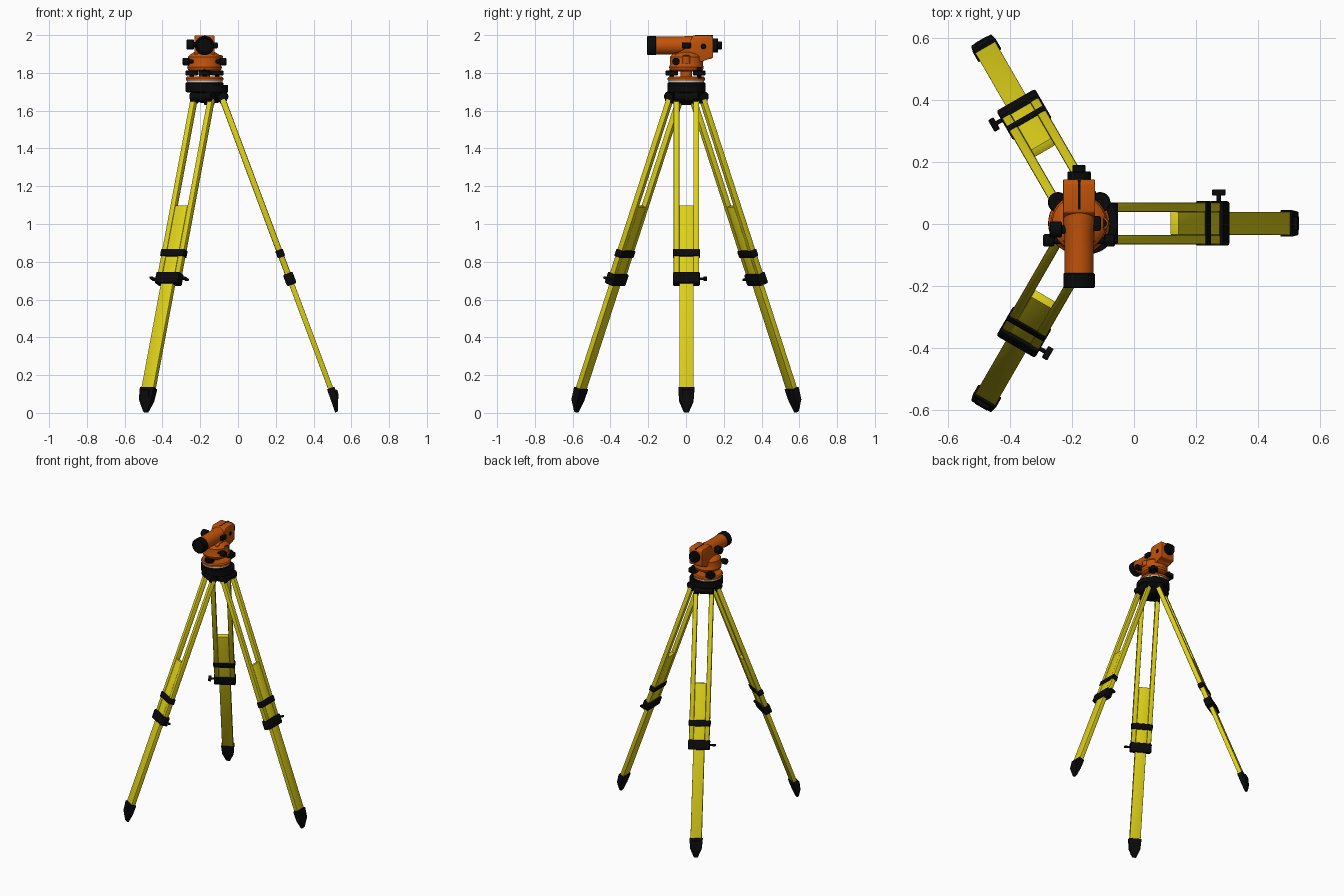
import bpy, bmesh
from math import radians, pi, cos, sin
from mathutils import Matrix

if "Cube" in bpy.data.objects:
    bpy.data.objects.remove(bpy.data.objects["Cube"])

T, R = Matrix.Translation, Matrix.Rotation
AXIS = T((-0.177, 0.002, 0))          # instrument axis
LEGS = T((-0.152, 0.002, 0))          # centre of the leg spread


def material(name, rgb):
    m = bpy.data.materials.new(name)
    m.diffuse_color = (*rgb, 1)
    m.use_nodes = True
    m.node_tree.nodes["Principled BSDF"].inputs["Base Color"].default_value = m.diffuse_color
    return m


YELLOW = material("yellow", (0.72, 0.63, 0.01))
ORANGE = material("orange", (0.53, 0.085, 0.003))
BLACK = material("black", (0.003, 0.003, 0.003))
GREY = material("grey", (0.55, 0.55, 0.55))


def finish(name, bm, mat, matrix=AXIS, bevel=0.0, segments=2):
    if bevel:
        bmesh.ops.bevel(bm, geom=bm.edges[:], offset=bevel, segments=segments,
                        profile=0.5, affect='EDGES', clamp_overlap=True)
    bmesh.ops.recalc_face_normals(bm, faces=bm.faces[:])
    me = bpy.data.meshes.new(name)
    bm.to_mesh(me)
    bm.free()
    me.materials.append(mat)
    me.shade_smooth()
    me.set_sharp_from_angle(angle=radians(32))
    ob = bpy.data.objects.new(name, me)
    ob.matrix_world = matrix
    bpy.context.collection.objects.link(ob)
    return ob


def loft(name, rings, mat, matrix=AXIS, bevel=0.0):
    """Skin closed rings of points and cap both ends."""
    bm = bmesh.new()
    vs = [[bm.verts.new(p) for p in r] for r in rings]
    n = len(vs[0])
    for a, b in zip(vs, vs[1:]):
        for i in range(n):
            bm.faces.new((a[i], a[(i + 1) % n], b[(i + 1) % n], b[i]))
    bm.faces.new(vs[0])
    bm.faces.new(vs[-1])
    return finish(name, bm, mat, matrix, bevel)


def box(name, x, y, z, mat, matrix=AXIS, bevel=0.0):
    rings = [[(x[0], y[0], h), (x[1], y[0], h), (x[1], y[1], h), (x[0], y[1], h)] for h in z]
    return loft(name, rings, mat, matrix, bevel)


def lathe(name, profile, mat, matrix=AXIS, n=32):
    """Turned part: profile of (radius, height)."""
    rings = [[(r * cos(2 * pi * i / n), r * sin(2 * pi * i / n), h) for i in range(n)]
             for r, h in profile]
    return loft(name, rings, mat, matrix)


def knob(name, r, a, b, mat, matrix, n=24):
    c = 0.004
    return lathe(name, [(r - c, a), (r, a + c), (r, b - c), (r - c, b)], mat, matrix, n)


# Legs, built upright in leg space and leaned into place
for k in range(3):
    turn = LEGS @ R(k * 2 * pi / 3, 4, 'Z')
    leg = turn @ T((0.691, 0, 0)) @ R(radians(-20.5), 4, 'Y')
    tag = f"_{k + 1}"
    box("lower_leg_board" + tag, (-0.014, 0.014), (-0.037, 0.037), (0.12, 1.168), YELLOW, leg, 0.002)
    for s in (-1, 1):
        side_tag = f"{tag}_{'left' if s < 0 else 'right'}"
        box("leg_rail" + side_tag, (-0.016, 0.016), sorted((s * 0.037, s * 0.068)),
            (0.73, 1.775), YELLOW, leg, 0.006)
        box("rail_socket" + side_tag, (-0.02, 0.02), sorted((s * 0.031, s * 0.067)),
            (1.755, 1.80), BLACK, leg, 0.005)
    # Clamps with a wing screw
    box("upper_clamp" + tag, (-0.021, 0.021), (-0.072, 0.072), (0.88, 0.922), BLACK, leg, 0.006)
    box("lower_clamp" + tag, (-0.027, 0.027), (-0.072, 0.072), (0.725, 0.79), BLACK, leg, 0.008)
    side = leg @ T((0, 0, 0.758)) @ R(-pi / 2, 4, 'X')
    lathe("clamp_screw" + tag, [(0.007, 0.06), (0.007, 0.095)], BLACK, side, 12)
    box("clamp_wing" + tag, (-0.022, 0.022), (-0.006, 0.006), (0.09, 0.11), BLACK, side, 0.003)
    # Pointed foot with a step
    rings = [[(a, -w, h), (b, -w, h), (b, w, h), (a, w, h)] for h, a, b, w in
             ((0.14, -0.02, 0.022, 0.043), (0.07, -0.021, 0.017, 0.038),
              (0.01, -0.023, -0.008, 0.013))]
    loft("foot" + tag, rings, BLACK, leg, 0.003)
    loft("foot_step" + tag, [[(0.01, y, 0.135), (0.03, y, 0.118), (0.028, y, 0.095), (0.0, y, 0.03)]
                             for y in (-0.022, 0.022)], BLACK, leg)
    # Hinge under the head
    hinge = turn @ T((0.075, 0, 1.675)) @ R(pi / 2, 4, 'X')
    knob("hinge_barrel" + tag, 0.026, -0.066, 0.066, BLACK, hinge)
    box("hinge_lug" + tag, (0.02, 0.08), (-0.03, 0.03), (1.645, 1.705), BLACK, turn, 0.006)

# Tripod head
lathe("tripod_head", [(0.09, 1.695), (0.1, 1.702), (0.1, 1.746), (0.096, 1.75)], BLACK, n=48)
lathe("head_skirt", [(0.045, 1.64), (0.07, 1.66), (0.09, 1.69), (0.1, 1.70), (0.1, 1.735)],
      BLACK, LEGS, 48)
lathe("centre_bolt", [(0.024, 1.63), (0.028, 1.635), (0.028, 1.65)], BLACK, LEGS)
lathe("head_plate", [(0.094, 1.75), (0.094, 1.76)], GREY, n=48)

# Levelling base and its three screws
lathe("base_plate", [(0.097, 1.76), (0.099, 1.763), (0.099, 1.772), (0.092, 1.78)], ORANGE, n=48)
lathe("spindle", [(0.03, 1.775), (0.03, 1.825)], ORANGE)
for i, (x, y) in enumerate(((0, -0.078), (0.068, 0.068), (-0.068, 0.068))):
    m = AXIS @ T((x, y, 0))
    knob(f"levelling_screw_{i + 1}", 0.033, 1.786, 1.812, BLACK, m)
    lathe(f"levelling_screw_stem_{i + 1}", [(0.012, 1.77), (0.012, 1.83)], BLACK, m, 16)

# Instrument body
lathe("body_drum", [(0.076, 1.808), (0.088, 1.816), (0.092, 1.83), (0.088, 1.838), (0.087, 1.885),
                    (0.075, 1.898), (0.055, 1.91)], ORANGE, n=48)
side_profile = ((-0.06, 1.86), (0.09, 1.86), (0.10, 1.872), (0.135, 1.876), (0.142, 1.885),
                (0.142, 1.988), (0.13, 1.999), (0.035, 1.999), (0.028, 1.985), (0.01, 1.93), (-0.06, 1.905))
loft("telescope_housing", [[(x, y, z) for y, z in side_profile] for x in (-0.052, 0.052)],
     ORANGE, AXIS, 0.005)
box("sight_slot", (-0.004, 0.004), (0.045, 0.14), (1.993, 2.0), BLACK)

# Telescope, lathed along y
tube = AXIS @ T((0, 0, 1.945)) @ R(-pi / 2, 4, 'X')
lathe("telescope_tube", [(0.047, -0.17), (0.047, -0.03), (0.05, 0.0), (0.051, 0.06)], ORANGE, tube, 40)
lathe("objective_ring", [(0.036, -0.195), (0.042, -0.208), (0.048, -0.208), (0.051, -0.204),
                         (0.051, -0.163), (0.047, -0.16)], BLACK, tube, 40)
lathe("eyepiece", [(0.038, 0.135), (0.038, 0.164), (0.035, 0.168), (0.021, 0.168),
                   (0.021, 0.186), (0.018, 0.189)], BLACK, tube)


# Side knobs
def side_knob(name, s, r, y, z, a, b):
    m = AXIS @ T((0, y, z)) @ R(s * pi / 2, 4, 'Y')
    knob(name, r, a, b, BLACK, m)
    lathe(name + "_stem", [(r * 0.55, 0.03), (r * 0.55, a + 0.004)], BLACK, m, 20)


side_knob("focus_knob", -1, 0.026, -0.02, 1.95, 0.055, 0.096)
side_knob("drive_knob_left", -1, 0.02, -0.055, 1.86, 0.08, 0.116)
side_knob("drive_knob_right", 1, 0.02, -0.055, 1.86, 0.08, 0.116)
side_knob("side_cap", 1, 0.015, 0.09, 1.94, 0.04, 0.055)

# Circular level and its mirror
level = AXIS @ T((0.075, 0.0, 0))
lathe("level_cup", [(0.022, 1.85), (0.022, 1.888), (0.019, 1.892)], ORANGE, level, 24)
lathe("level_glass", [(0.015, 1.888), (0.015, 1.894)], BLACK, level, 24)
box("level_mirror", (0.045, 0.07), (-0.024, 0.024), (1.93, 1.962), BLACK, AXIS, 0.006)
